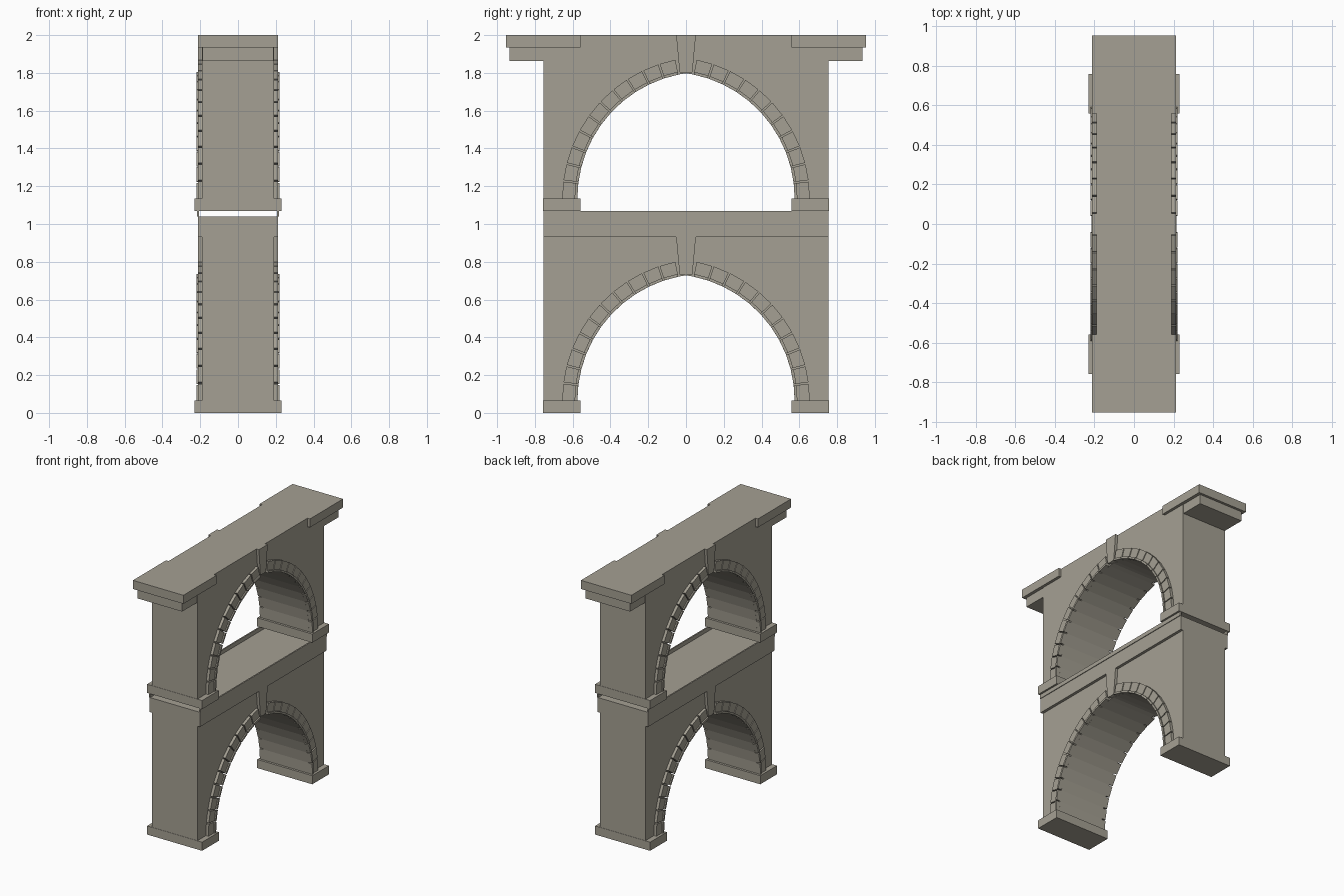
import bpy, bmesh, math

if "Cube" in bpy.data.objects:
    bpy.data.objects.remove(bpy.data.objects["Cube"])

stone = bpy.data.materials.new("warm grey stone")
stone.diffuse_color = (0.376, 0.352, 0.292, 1)
stone.use_nodes = True
stone.node_tree.nodes["Principled BSDF"].inputs["Base Color"].default_value = stone.diffuse_color

# Pointed arch: each half is an arc centred past the middle line
OFF, SPRING = 0.095, 0.065
R_IN, R_LIP, R_OUT = 0.67, 0.685, 0.75
STONES = 11
STEP = math.acos((0.045 + OFF) / 0.71) / STONES
GAP = 0.0055
WALL_X, TRIM_X, LIP_X, BASE_X = 0.19, 0.211, 0.22, 0.23
PIER_Y, OPEN_Y, DECK_Y = 0.757, 0.558, 0.755


def finish(name, bm):
    bmesh.ops.recalc_face_normals(bm, faces=bm.faces)
    me = bpy.data.meshes.new(name)
    bm.to_mesh(me)
    bm.free()
    me.materials.append(stone)
    ob = bpy.data.objects.new(name, me)
    bpy.context.collection.objects.link(ob)
    return ob


def add_loft(bm, ring_a, ring_b):
    """Solid between two matching closed rings of points."""
    a = [bm.verts.new(p) for p in ring_a]
    b = [bm.verts.new(p) for p in ring_b]
    bm.faces.new(a)
    bm.faces.new(b[::-1])
    n = len(a)
    for i in range(n):
        j = (i + 1) % n
        bm.faces.new((a[i], b[i], b[j], a[j]))


def prism(name, yz, x0, x1):
    bm = bmesh.new()
    add_loft(bm, [(x0, y, z) for y, z in yz], [(x1, y, z) for y, z in yz])
    return finish(name, bm)


def box(name, x0, x1, y0, y1, z0, z1):
    return prism(name, [(y0, z0), (y1, z0), (y1, z1), (y0, z1)], x0, x1)


def arc(r, a, z):
    return r * math.cos(a) - OFF, z + SPRING + r * math.sin(a)


def arch_wall(name, z0, z1):
    """Wall slab with the arch opening cut through it."""
    half = [(0.575, z0)] + [arc(R_IN, i * STEP, z0) for i in range(STONES + 1)]
    apex = (0, z0 + SPRING + math.sqrt(R_IN ** 2 - OFF ** 2))
    pts = [(DECK_Y, z0), (DECK_Y, z1), (-DECK_Y, z1), (-DECK_Y, z0)]
    pts += [(-y, z) for y, z in half] + [apex] + half[::-1]
    prism(name, pts, -WALL_X, WALL_X)


def arch_ring(name, z0):
    """Separate wedge stones, each with a raised inner lip."""
    section = [(R_IN, 0.18), (R_IN, LIP_X), (R_LIP, LIP_X),
               (R_LIP, TRIM_X), (R_OUT, TRIM_X), (R_OUT, 0.18)]
    bm = bmesh.new()
    for sx in (-1, 1):
        for sy in (-1, 1):
            for i in range(STONES):
                rings = []
                for a in (i * STEP + (GAP if i else 0), (i + 1) * STEP - GAP):
                    ring = []
                    for r, x in section:
                        y, z = arc(r, a, z0)
                        ring.append((sx * x, sy * y, z))
                    rings.append(ring)
                add_loft(bm, *rings)
    finish(name, bm)


for level, z0, z1 in (("lower", 0, 0.93), ("upper", 1.07, 2.0)):
    arch_wall(level + "_arch_wall", z0, z1)
    arch_ring(level + "_arch_stones", z0)
    # Tapered keystone on both faces
    kz = z0 + 0.728
    key = [(-0.034, kz + 0.006), (0, kz), (0.034, kz + 0.006), (0.052, z1), (-0.052, z1)]
    for side, s in (("right", 1), ("left", -1)):
        prism(f"{level}_keystone_{side}", key, s * 0.18, s * TRIM_X)
    # Pier bases
    for end, s in (("back", 1), ("front", -1)):
        y0, y1 = sorted((s * OPEN_Y, s * PIER_Y))
        box(f"{level}_pier_base_{end}", -BASE_X, BASE_X, y0, y1, z0, z0 + 0.065)

# Middle deck with thin side rails
box("middle_deck", -TRIM_X, TRIM_X, -DECK_Y, DECK_Y, 0.93, 1.04)
for side, s in (("right", 1), ("left", -1)):
    x0, x1 = sorted((s * 0.206, s * 0.216))
    box("deck_rail_" + side, x0, x1, -DECK_Y, DECK_Y, 1.04, 1.07)

# Overhanging caps and corbels at both ends of the top
for end, s in (("back", 1), ("front", -1)):
    y0, y1 = sorted((s * OPEN_Y, s * 0.953))
    box("top_cap_" + end, -TRIM_X, TRIM_X, y0, y1, 1.935, 2.0)
    y0, y1 = sorted((s * 0.74, s * 0.934))
    box("cap_corbel_" + end, -0.187, 0.187, y0, y1, 1.863, 1.935)
